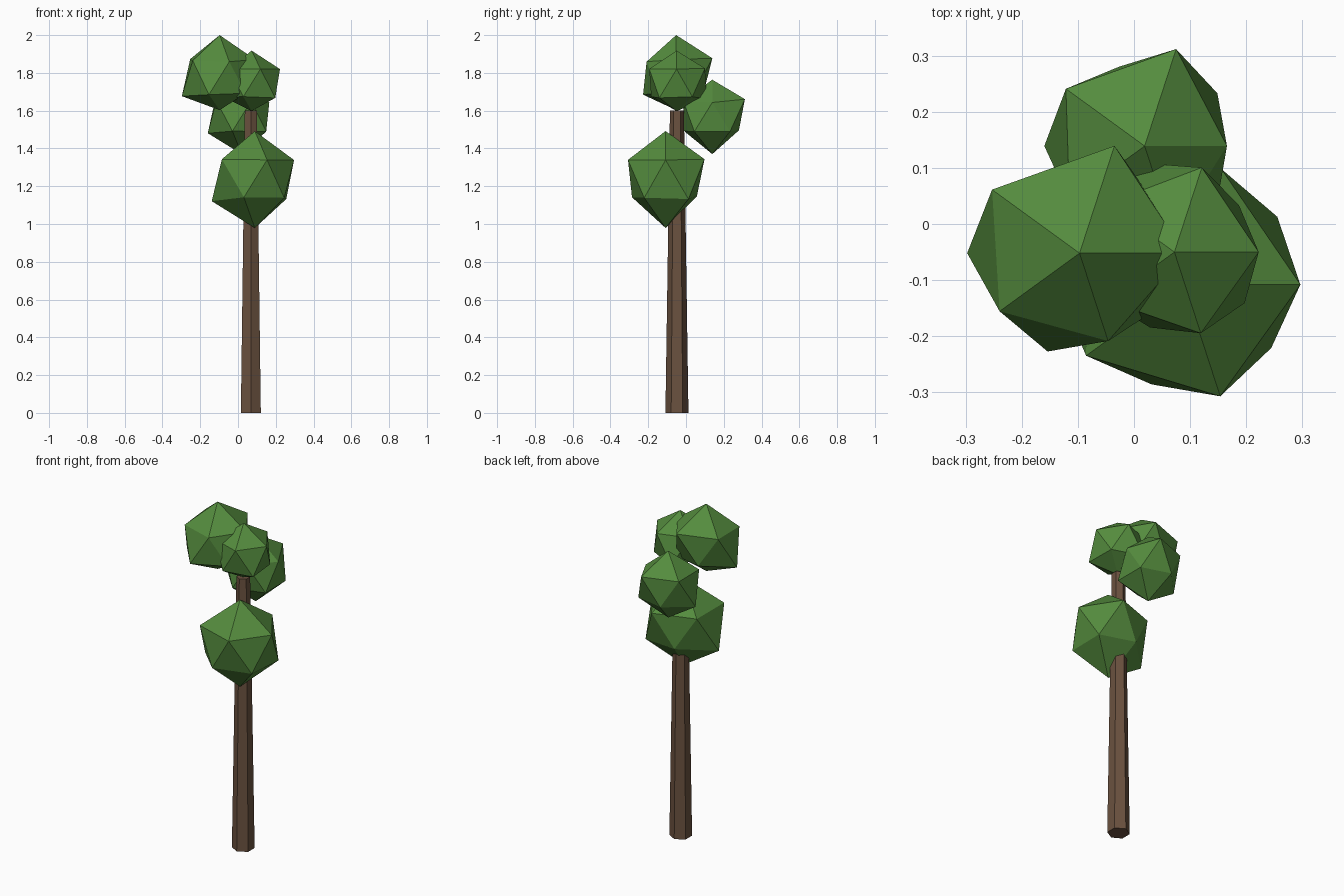
import bpy, bmesh
from mathutils import Vector

if "Cube" in bpy.data.objects:
    bpy.data.objects.remove(bpy.data.objects["Cube"])


def material(name, rgb):
    m = bpy.data.materials.new(name)
    m.diffuse_color = (*rgb, 1.0)
    m.use_nodes = True
    m.node_tree.nodes["Principled BSDF"].inputs["Base Color"].default_value = m.diffuse_color
    return m


BARK = material("bark brown", (0.145, 0.083, 0.05))
LEAF = material("leaf green", (0.09, 0.262, 0.048))


def finish(bm, name, mat, loc):
    bmesh.ops.recalc_face_normals(bm, faces=bm.faces)
    mesh = bpy.data.meshes.new(name)
    bm.to_mesh(mesh)
    bm.free()
    mesh.materials.append(mat)
    ob = bpy.data.objects.new(name, mesh)
    ob.location = loc
    bpy.context.collection.objects.link(ob)


def ring_vertex(bm, direction, r):
    return bm.verts.new(direction * r)


def foliage(name, loc, bottom, lower, upper, top):
    """Icosahedron whose corners are pushed in or out along their radius.
    lower starts at 36 degrees, upper at 0 degrees, both counterclockwise."""
    from math import cos, sin, radians
    bm = bmesh.new()

    def ring(radii, start, z):
        pts = []
        for i, r in enumerate(radii):
            a = radians(start + 72 * i)
            pts.append(ring_vertex(bm, Vector((0.8944 * cos(a), 0.8944 * sin(a), z)), r))
        return pts

    lo = ring(lower, 36, -0.4472)
    up = ring(upper, 0, 0.4472)
    b = ring_vertex(bm, Vector((0, 0, -1)), bottom)
    t = ring_vertex(bm, Vector((0, 0, 1)), top)
    for i in range(5):
        j = (i + 1) % 5
        bm.faces.new((t, up[i], up[j]))
        bm.faces.new((up[i], lo[i], up[j]))
        bm.faces.new((lo[i], lo[j], up[j]))
        bm.faces.new((b, lo[j], lo[i]))
    finish(bm, name, LEAF, loc)


# Tapered six-sided trunk
bm = bmesh.new()
bmesh.ops.create_cone(bm, cap_ends=True, segments=6, radius1=0.061, radius2=0.037, depth=1.6)
# corners point along y
v = max(bm.verts, key=lambda p: p.co.y)
if abs(v.co.x) > 0.01:
    from mathutils import Matrix
    bmesh.ops.rotate(bm, verts=bm.verts, cent=(0, 0, 0), matrix=Matrix.Rotation(0.5235988, 3, 'Z'))
finish(bm, "trunk", BARK, (0.068, -0.048, 0.8))

# Leaf clumps
foliage("low_foliage", (0.089, -0.108, 1.235), 0.256,
        (0.230, 0.195, 0.255, 0.209, 0.215),
        (0.232, 0.242, 0.235, 0.241, 0.234), 0.257)
foliage("top_left_foliage", (-0.097, -0.052, 1.777), 0.174,
        (0.180, 0.172, 0.224, 0.206, 0.190),
        (0.210, 0.225, 0.2155, 0.197, 0.184), 0.223)
foliage("top_right_foliage", (0.072, -0.050, 1.745), 0.147,
        (0.159, 0.186, 0.165, 0.158, 0.173),
        (0.168, 0.177, 0.165, 0.165, 0.170), 0.173)
foliage("back_foliage", (0.019, 0.139, 1.570), 0.200,
        (0.179, 0.166, 0.200, 0.175, 0.180),
        (0.164, 0.203, 0.194, 0.185, 0.180), 0.194)
